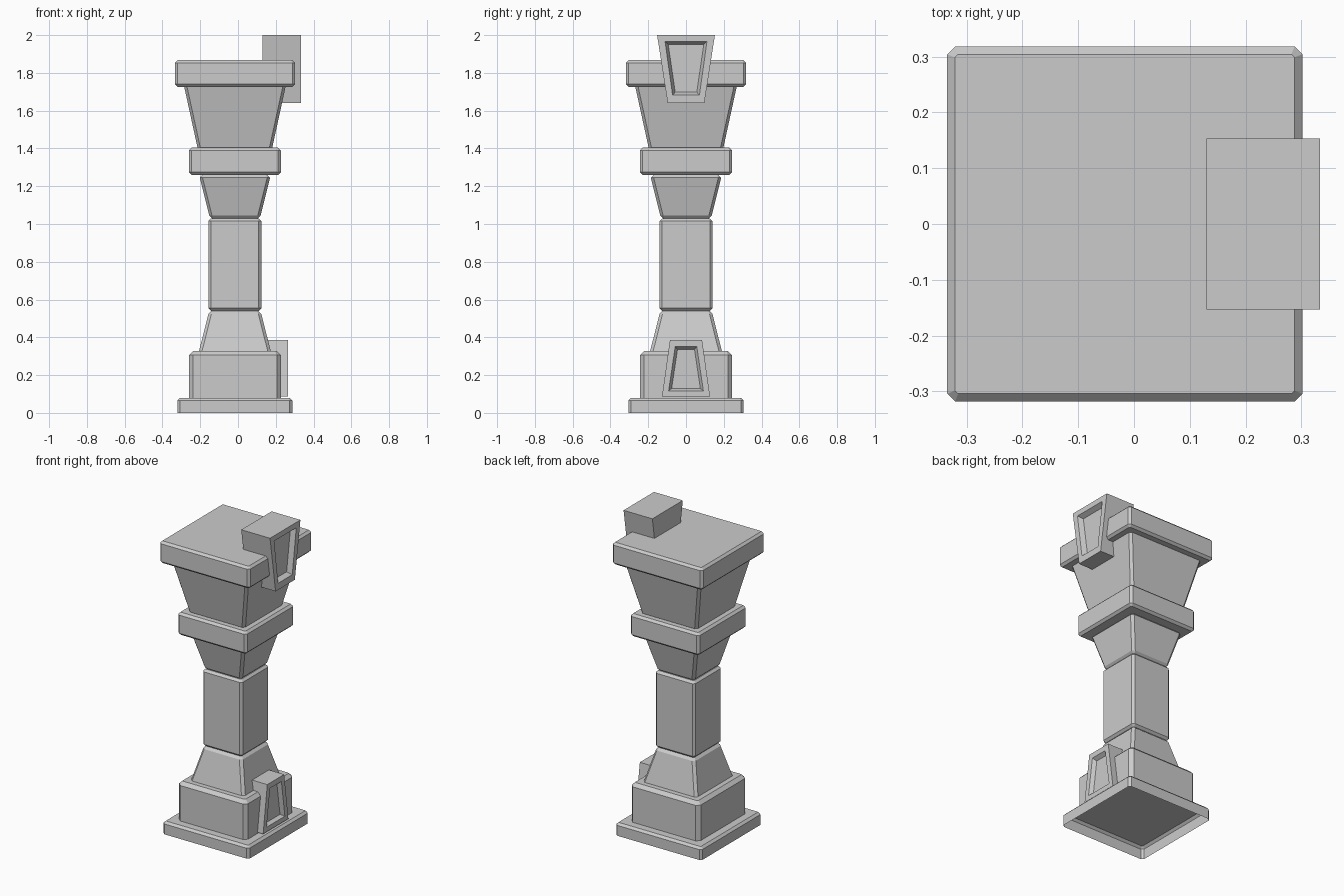
import bpy, bmesh

if "Cube" in bpy.data.objects:
    bpy.data.objects.remove(bpy.data.objects["Cube"])

CX = -0.0165  # column axis in x


def loft(name, rings, cap_start=True):
    """Skin a stack of equal-sized point rings and cap the ends."""
    bm = bmesh.new()
    loops = [[bm.verts.new(p) for p in ring] for ring in rings]
    n = len(loops[0])
    for a, b in zip(loops, loops[1:]):
        for i in range(n):
            j = (i + 1) % n
            bm.faces.new((a[i], a[j], b[j], b[i]))
    if cap_start:
        bm.faces.new(loops[0][::-1])
    bm.faces.new(loops[-1])
    me = bpy.data.meshes.new(name)
    bm.to_mesh(me)
    bm.free()
    ob = bpy.data.objects.new(name, me)
    bpy.context.collection.objects.link(ob)
    return ob


def square(z, h, c):
    """Square ring with chamfered corners."""
    k = h - c
    pts = [(h, -k), (h, k), (k, h), (-k, h), (-h, k), (-h, -k), (-k, -h), (k, -h)]
    return [(CX + x, y, z) for x, y in pts]


def block(name, z0, z1, h0, h1, c, low=True, cap=True):
    """Chamfered square block, tapering from half-width h0 to h1."""
    rings = [square(z0, h0 - c, c * 0.4), square(z0 + c, h0, c)] if low else [square(z0, h0, c)]
    rings += [square(z1 - c, h1, c), square(z1, h1 - c, c * 0.4)]
    return loft(name, rings, cap)


def trapezoid(x, zb, hb, zt, ht):
    return [(x, -hb, zb), (x, hb, zb), (x, ht, zt), (x, -ht, zt)]


# Column, bottom to top (base slab is open underneath)
block("base_slab", 0.0, 0.08, 0.304, 0.304, 0.014, low=False, cap=False)
block("plinth", 0.08, 0.327, 0.243, 0.243, 0.021, low=False)
block("lower_taper", 0.327, 0.54, 0.19, 0.14, 0.016, low=False)
block("shaft", 0.54, 1.03, 0.14, 0.14, 0.014)
block("upper_taper", 1.03, 1.26, 0.136, 0.186, 0.015)
block("collar", 1.26, 1.404, 0.243, 0.243, 0.014)
block("capital_taper", 1.39, 1.74, 0.198, 0.268, 0.015)
block("cap_slab", 1.726, 1.867, 0.318, 0.318, 0.014)

# Keystone on the cap, with a recessed panel
loft("top_keystone", [
    trapezoid(0.13, 1.64, 0.097, 2.0, 0.153),
    trapezoid(0.333, 1.64, 0.097, 2.0, 0.153),
    trapezoid(0.333, 1.682, 0.071, 1.966, 0.111),
    trapezoid(0.303, 1.698, 0.057, 1.95, 0.094),
])

# Inverted keystone on the plinth, with a recessed panel
loft("bottom_keystone", [
    trapezoid(0.10, 0.087, 0.127, 0.386, 0.085),
    trapezoid(0.266, 0.087, 0.127, 0.386, 0.085),
    trapezoid(0.266, 0.117, 0.092, 0.352, 0.057),
    trapezoid(0.243, 0.129, 0.076, 0.336, 0.045),
])
